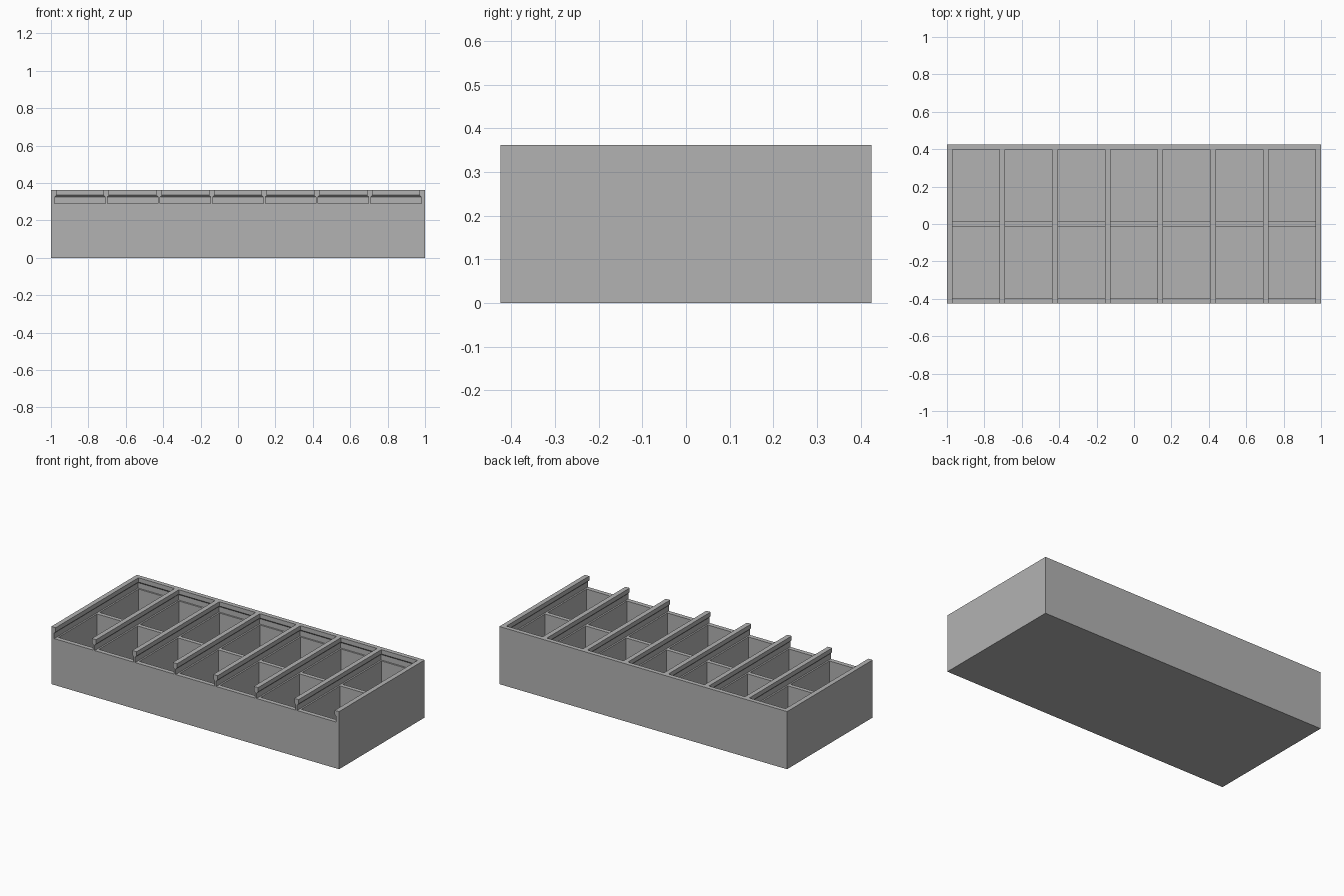
import bpy, bmesh

old = bpy.data.objects.get("Cube")
if old:
    bpy.data.objects.remove(old, do_unlink=True)

HX, HY, TOP = 1.0, 0.425, 0.362      # outer half sizes and height
WALL, FLOOR, LEDGE = 0.03, 0.03, 0.291
COLS = 7
CELL = (2 * HX - (COLS + 1) * WALL) / COLS
PITCH = CELL + WALL
GROOVE = 0.01                        # undercut depth of the lid rails
BACK = HY - 0.028

grey = bpy.data.materials.new("plain grey")
grey.use_nodes = True
grey.diffuse_color = (0.45, 0.45, 0.45, 1)
grey.node_tree.nodes["Principled BSDF"].inputs["Base Color"].default_value = grey.diffuse_color


def loft(bm, sections):
    """Stack rectangles (x0, x1, y0, y1, z) into a closed solid."""
    rings = [[bm.verts.new((x, y, z)) for x, y in ((x0, y0), (x1, y0), (x1, y1), (x0, y1))]
             for x0, x1, y0, y1, z in sections]
    bm.faces.new(rings[0][::-1])
    bm.faces.new(rings[-1])
    for low, high in zip(rings, rings[1:]):
        for i in range(4):
            j = (i + 1) % 4
            bm.faces.new((low[i], low[j], high[j], high[i]))


def make_object(name, solids):
    bm = bmesh.new()
    for sections in solids:
        loft(bm, sections)
    mesh = bpy.data.meshes.new(name)
    bm.to_mesh(mesh)
    bm.free()
    mesh.materials.append(grey)
    obj = bpy.data.objects.new(name, mesh)
    bpy.context.collection.objects.link(obj)
    return obj


# Solid block for the tray
tray = make_object("divided_tray", [[(-HX, HX, -HY, HY, 0), (-HX, HX, -HY, HY, TOP)]])

# Two rows of storage pockets, and one undercut lid slot per column open at the front
pockets, slots = [], []
for c in range(COLS):
    x = (c - (COLS - 1) / 2) * PITCH
    x0, x1 = x - CELL / 2, x + CELL / 2
    for y0, y1 in ((-BACK, -0.013), (0.013, BACK)):
        pockets.append([(x0, x1, y0, y1, FLOOR), (x0, x1, y0, y1, LEDGE + 0.01)])
    wide = (x0 - GROOVE, x1 + GROOVE, -HY - 0.1, BACK + GROOVE)
    narrow = (x0, x1, -HY - 0.1, BACK)
    slots.append([(*wide, LEDGE), (*wide, 0.325), (*narrow, 0.335), (*narrow, TOP + 0.1)])

# Carve the block
bpy.context.view_layer.objects.active = tray
for name, solids in (("lid_slot_cutter", slots), ("pocket_cutter", pockets)):
    cutter = make_object(name, solids)
    cutter.hide_render = True
    mod = tray.modifiers.new(name, "BOOLEAN")
    mod.operation = "DIFFERENCE"
    mod.solver = "EXACT"
    mod.object = cutter
    bpy.ops.object.modifier_apply(modifier=name)
    bpy.data.objects.remove(cutter, do_unlink=True)
